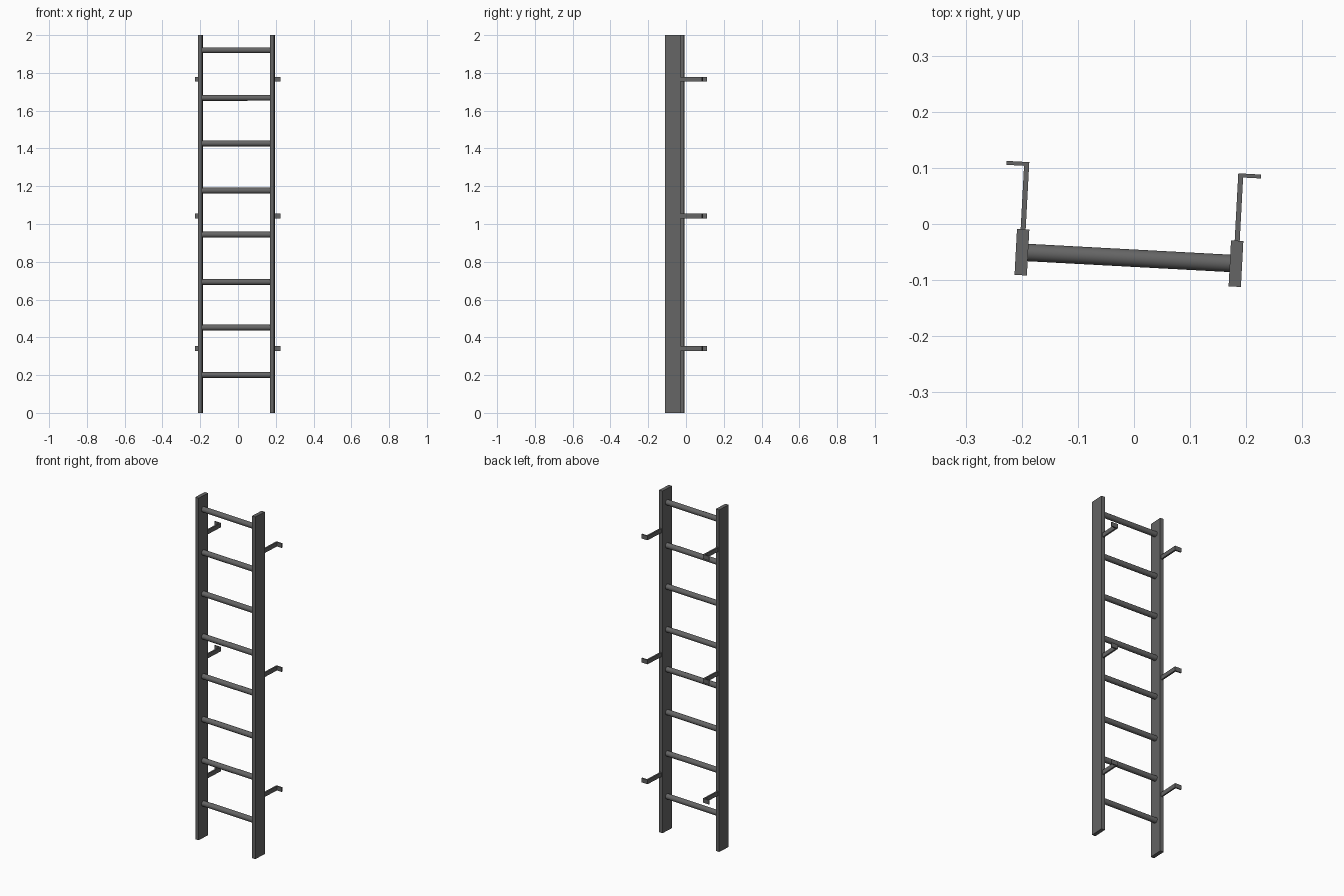
import bpy, math
from mathutils import Matrix, Vector

if "Cube" in bpy.data.objects:
    bpy.data.objects.remove(bpy.data.objects["Cube"])

ANGLE = math.radians(-3.07)
PLACE = Matrix.Translation((-0.009, -0.0605, 0)) @ Matrix.Rotation(ANGLE, 4, 'Z')

steel = bpy.data.materials.new("dark_grey_steel")
steel.diffuse_color = (0.13, 0.13, 0.13, 1)
steel.use_nodes = True
steel.node_tree.nodes["Principled BSDF"].inputs["Base Color"].default_value = steel.diffuse_color


def finish(ob, name):
    ob.name = name
    ob.data.materials.append(steel)
    ob.matrix_world = PLACE
    return ob


def prism(name, outline, z0, z1):
    """Extrude a flat outline (counter-clockwise) from z0 to z1."""
    n = len(outline)
    area = sum(outline[i][0] * outline[(i + 1) % n][1] - outline[(i + 1) % n][0] * outline[i][1]
               for i in range(n))
    if area < 0:
        outline = outline[::-1]
    verts = [(x, y, z) for z in (z0, z1) for x, y in outline]
    faces = [tuple(range(n))[::-1], tuple(range(n, 2 * n))]
    faces += [(i, (i + 1) % n, n + (i + 1) % n, n + i) for i in range(n)]
    me = bpy.data.meshes.new(name)
    me.from_pydata(verts, [], faces)
    ob = bpy.data.objects.new(name, me)
    bpy.context.collection.objects.link(ob)
    return finish(ob, name)


HALF, THICK, DEPTH = 0.191, 0.011, 0.041

for side, s in (("left", -1), ("right", 1)):
    # flat side rail
    a, b = s * (HALF - THICK), s * (HALF + THICK)
    prism(side + "_rail", [(a, -DEPTH), (b, -DEPTH), (b, DEPTH), (a, DEPTH)], 0, 2)
    # L-shaped wall brackets, feet turned outward
    for i, z in enumerate((0.341, 1.042, 1.767)):
        pts = [(0.1865, DEPTH), (0.1955, DEPTH), (0.1955, 0.154),
               (0.227, 0.154), (0.227, 0.161), (0.1865, 0.161)]
        prism(f"{side}_wall_bracket_{i + 1}", [(s * x, y) for x, y in pts], z - 0.0125, z + 0.0125)

# round rungs between the rails
for i, z in enumerate((0.201, 0.452, 0.693, 0.944, 1.177, 1.427, 1.668, 1.92)):
    bpy.ops.mesh.primitive_cylinder_add(vertices=32, radius=0.0155, depth=2 * (HALF - THICK) + 0.004)
    ob = bpy.context.object
    ob.data.transform(Matrix.Translation((0, 0, z)) @ Matrix.Rotation(math.pi / 2, 4, 'Y'))
    finish(ob, f"rung_{i + 1}")
    bpy.ops.object.shade_smooth_by_angle()
